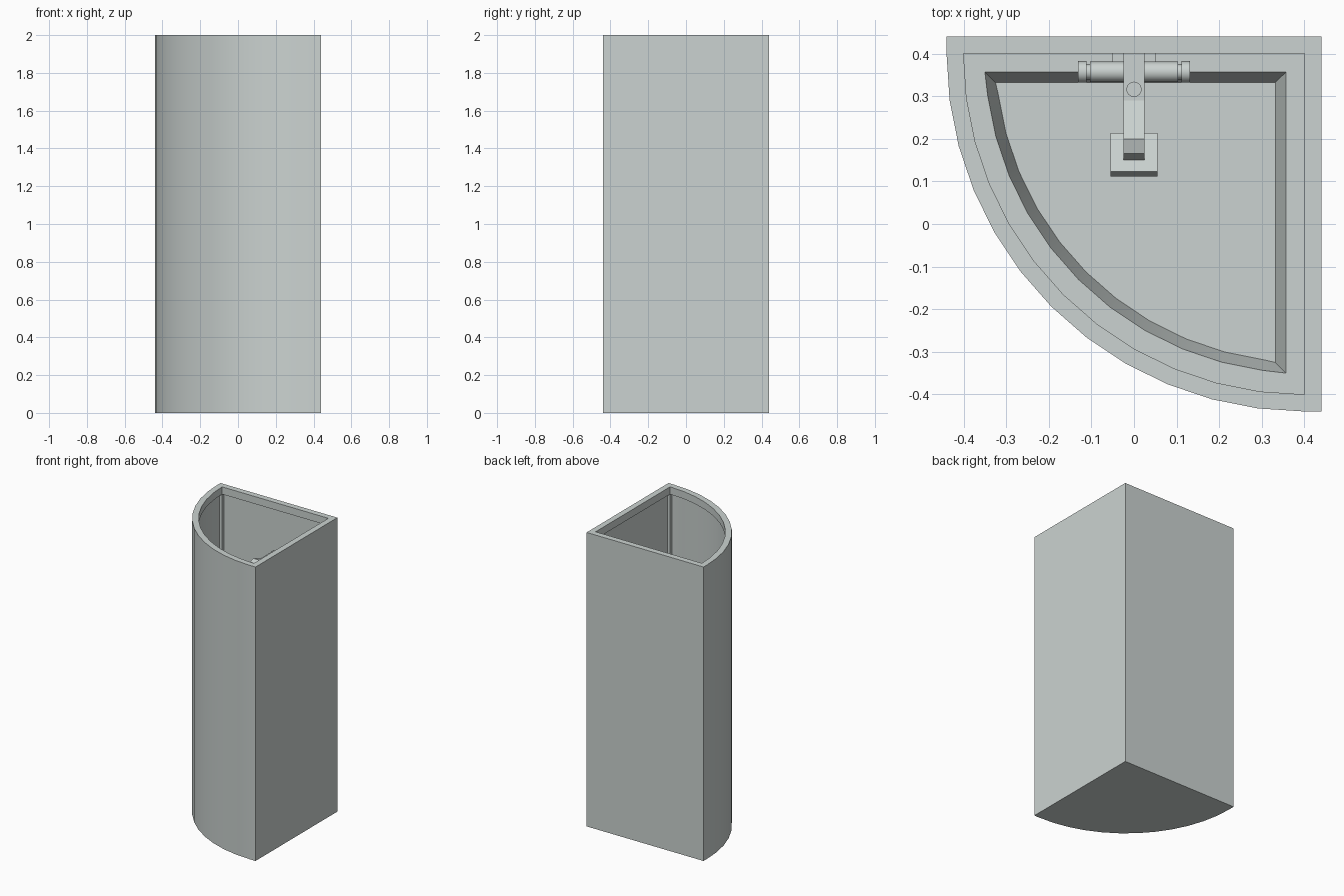
import bpy, bmesh, math
from mathutils import Matrix, Vector

if "Cube" in bpy.data.objects:
    bpy.data.objects.remove(bpy.data.objects["Cube"])

mat = bpy.data.materials.new("pale_grey")
mat.diffuse_color = (0.60, 0.65, 0.635, 1)
mat.use_nodes = True
mat.node_tree.nodes["Principled BSDF"].inputs["Base Color"].default_value = mat.diffuse_color

TRAY_Z, FLOOR_Z, TOP_Z = 0.15, 0.06, 2.0


def finish(bm, name, angle=25):
    bmesh.ops.remove_doubles(bm, verts=bm.verts, dist=1e-5)
    bmesh.ops.recalc_face_normals(bm, faces=bm.faces)
    for f in bm.faces:
        f.smooth = True
    for e in bm.edges:
        e.smooth = len(e.link_faces) == 2 and e.calc_face_angle(4) < math.radians(angle)
    me = bpy.data.meshes.new(name)
    bm.to_mesh(me)
    bm.free()
    me.materials.append(mat)
    ob = bpy.data.objects.new(name, me)
    bpy.context.collection.objects.link(ob)
    return ob


def outline(edge, radius):
    # quarter-round plan: square back corner at +x +y, arc of 12 sides
    pts = [(edge, edge), (0.4 - radius, edge)]
    for i in range(13):
        a = math.radians(7.5 * i)
        pts.append((min(0.4 - radius * math.cos(a), edge),
                    min(0.4 - radius * math.sin(a), edge)))
    pts.append((edge, 0.4 - radius))
    return pts


def loft(name, rings, closed):
    bm = bmesh.new()
    loops = [[bm.verts.new((x, y, z)) for x, y in pts] for pts, z in rings]
    n = len(loops[0])
    pairs = list(zip(loops, loops[1:]))
    if closed:
        pairs.append((loops[-1], loops[0]))
    else:
        bm.faces.new(loops[0])
        bm.faces.new(loops[-1])
    for a, b in pairs:
        for i in range(n):
            j = (i + 1) % n
            bm.faces.new((a[i], a[j], b[j], b[i]))
    return finish(bm, name)


def box(name, lo, hi, tilt=0):
    bm = bmesh.new()
    lo, hi = Vector(lo), Vector(hi)
    m = (Matrix.Translation((lo + hi) / 2) @ Matrix.Rotation(math.radians(tilt), 4, 'X')
         @ Matrix.Diagonal((*(hi - lo), 1)))
    bmesh.ops.create_cube(bm, size=1, matrix=m)
    return finish(bm, name)


def rod(name, a, b, r, sides=16):
    bm = bmesh.new()
    a, b = Vector(a), Vector(b)
    d = b - a
    m = Matrix.Translation((a + b) / 2) @ d.to_track_quat('Z', 'Y').to_matrix().to_4x4()
    bmesh.ops.create_cone(bm, cap_ends=True, segments=sides, radius1=r, radius2=r,
                          depth=d.length, matrix=m)
    return finish(bm, name)


# shower tray with sunken basin
outer = outline(0.44, 0.84)
loft("shower_tray", [(outer, 0), (outer, TRAY_Z), (outline(0.357, 0.75), TRAY_Z),
                     (outline(0.332, 0.725), FLOOR_Z)], False)

# enclosure walls, thinner between the top and bottom rails
rail, pane = outline(0.40, 0.80), outline(0.42, 0.82)
loft("enclosure_wall", [(outer, TRAY_Z), (outer, TOP_Z), (rail, TOP_Z), (rail, 1.95),
                        (pane, 1.95), (pane, TRAY_Z + 0.04), (rail, TRAY_Z + 0.04),
                        (rail, TRAY_Z)], True)

# upright posts where the curve meets the straight walls, and in the corner
for name, x, y in (("left_post", -0.42, 0.42), ("front_post", 0.42, -0.42),
                   ("corner_post", 0.42, 0.42)):
    box(name, (x - 0.019, y - 0.019, TRAY_Z), (x + 0.019, y + 0.019, 1.96))

# mixer tap
box("mixer_plate", (-0.05, 0.38, 0.98), (0.05, 0.42, 1.08))
rod("mixer_body", (-0.103, 0.357, 1.03), (0.103, 0.357, 1.03), 0.024)
for side, s in (("left", -1), ("right", 1)):
    rod(side + "_tap_neck", (s * 0.10, 0.357, 1.03), (s * 0.113, 0.357, 1.03), 0.018)
    rod(side + "_tap_knob", (s * 0.111, 0.357, 1.03), (s * 0.131, 0.357, 1.03), 0.025)

# riser pipe and wall bracket
rod("riser_pipe", (0, 0.316, 1.03), (0, 0.316, 1.665), 0.018)
box("lower_bracket", (-0.025, 0.29, 1.0), (0.025, 0.42, 1.05))
box("upper_bracket", (-0.025, 0.29, 1.60), (0.025, 0.42, 1.66))

# bent shower arm: side profile (y, z) extruded across x
profile = [(0.30, 1.655), (0.20, 1.69), (0.165, 1.68), (0.148, 1.63),
           (0.185, 1.615), (0.20, 1.64), (0.30, 1.605)]
bm = bmesh.new()
face = bm.faces.new([bm.verts.new((-0.025, y, z)) for y, z in profile])
ext = bmesh.ops.extrude_face_region(bm, geom=[face], use_keep_orig=True)
bmesh.ops.translate(bm, vec=(0.05, 0, 0),
                    verts=[v for v in ext["geom"] if isinstance(v, bmesh.types.BMVert)])
finish(bm, "shower_arm")

# tilted shower head
box("shower_head", (-0.055, 0.115, 1.59), (0.055, 0.21, 1.63), tilt=-17)
